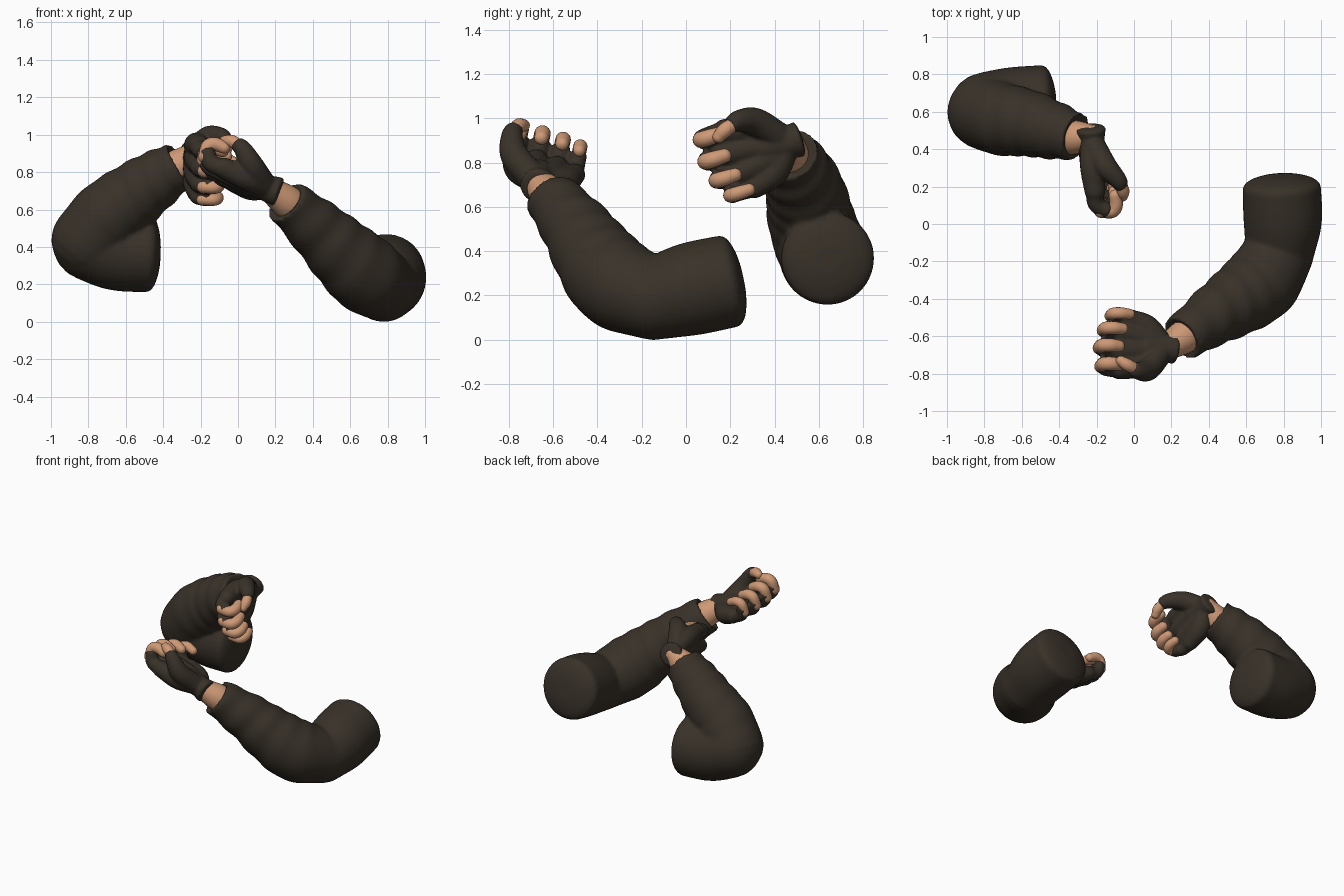
import bpy, bmesh, math
from mathutils import Vector

cube = bpy.data.objects.get("Cube")
if cube:
    bpy.data.objects.remove(cube, do_unlink=True)


def material(name, rgb):
    m = bpy.data.materials.new(name)
    m.use_nodes = True
    m.diffuse_color = (*rgb, 1)
    bsdf = m.node_tree.nodes["Principled BSDF"]
    bsdf.inputs["Base Color"].default_value = (*rgb, 1)
    bsdf.inputs["Roughness"].default_value = 0.85
    return m


CLOTH = material("dark brown cloth", (0.040, 0.031, 0.022))
SKIN = material("tan skin", (0.62, 0.32, 0.18))


def smooth_path(pts, steps):
    """Catmull-Rom samples through (x, y, z, radius) points."""
    p = [Vector(q) for q in pts]
    p = [2 * p[0] - p[1]] + p + [2 * p[-1] - p[-2]]
    out = []
    for i in range(1, len(p) - 2):
        a, b, c, d = p[i - 1:i + 3]
        for k in range(steps):
            t = k / steps
            out.append(0.5 * (2 * b + (c - a) * t + (2 * a - 5 * b + 4 * c - d) * t * t
                              + (3 * b - a - 3 * c + d) * t ** 3))
    return out + [p[-2]]


def tube(bm, pts, start=1.0, end=1.0, sides=20, steps=6, folds=0.0):
    """Round tube; start and end set how far each cap domes out (negative = hollow)."""
    path = smooth_path(pts, steps)
    centres = [q.to_3d() for q in path]
    n = len(path)
    tans = [(centres[min(i + 1, n - 1)] - centres[max(i - 1, 0)]).normalized() for i in range(n)]
    caps = [math.pi / 2 * k / 5 for k in range(1, 5)]
    rows = [(centres[0] - tans[0] * start * path[0].w * math.sin(t), path[0].w * math.cos(t), tans[0], 0)
            for t in reversed(caps)]
    rows += [(centres[i], path[i].w, tans[i], i / (n - 1)) for i in range(n)]
    rows += [(centres[-1] + tans[-1] * end * path[-1].w * math.sin(t), path[-1].w * math.cos(t), tans[-1], 1)
             for t in caps]
    side = tans[0].orthogonal().normalized()
    rings = []
    for centre, r, tan, u in rows:
        side = (side - tan * side.dot(tan)).normalized()
        up = tan.cross(side)
        ring = []
        for k in range(sides):
            ang = math.tau * k / sides
            fold = 1 + folds * u * math.sin(u * 34 + 1.5 * math.sin(ang + u * 4))
            ring.append(bm.verts.new(centre + (side * math.cos(ang) + up * math.sin(ang)) * r * fold))
        rings.append(ring)
    for a, b in zip(rings, rings[1:]):
        for k in range(sides):
            j = (k + 1) % sides
            bm.faces.new((a[k], a[j], b[j], b[k]))
    bm.faces.new(rings[0][::-1])
    bm.faces.new(rings[-1])


def finish(bm, name, mat, voxel=0.0, smoothing=0):
    bmesh.ops.recalc_face_normals(bm, faces=bm.faces)
    mesh = bpy.data.meshes.new(name)
    bm.to_mesh(mesh)
    bm.free()
    mesh.materials.append(mat)
    for f in mesh.polygons:
        f.use_smooth = True
    ob = bpy.data.objects.new(name, mesh)
    bpy.context.collection.objects.link(ob)
    if voxel:
        # Fuse the overlapping tubes into one skin
        m = ob.modifiers.new("fuse", 'REMESH')
        m.mode, m.voxel_size, m.use_smooth_shade = 'VOXEL', voxel, True
        s = ob.modifiers.new("soften", 'SMOOTH')
        s.factor, s.iterations = 0.5, smoothing


def sleeve(name, upper, fore):
    bm = bmesh.new()
    tube(bm, upper, start=0.32, end=1, sides=32)
    tube(bm, fore, start=0.95, end=-0.3, sides=32, steps=12, folds=0.04)
    finish(bm, name, CLOTH, 0.014, 3)


def hand(side, cuff, wrist, f, t, mirror):
    """Half-closed hand: f runs along the fingers, t towards the thumb, n out of the palm."""
    f = Vector(f).normalized()
    t = Vector(t)
    t = (t - f * t.dot(f)).normalized()
    n = f.cross(t) * mirror
    w = Vector(wrist)

    def at(a, b, c, r):
        return (*(w + f * a + n * b + t * c), r)

    # Bare wrist between cuff and glove
    bm = bmesh.new()
    back = Vector(cuff) + (Vector(cuff) - w) * 0.6
    tube(bm, [(*back, 0.09), (*cuff, 0.088), at(0.01, 0, 0, 0.066)], sides=24)
    finish(bm, side + "_wrist", SKIN)

    glove = bmesh.new()
    tube(glove, [at(-0.035, 0, 0, 0.082), at(0.03, 0, 0, 0.072), at(0.12, 0, 0.01, 0.07)], start=0.2)
    fingers = (("little", -0.145, 0.22, 0.032), ("ring", -0.062, 0.26, 0.035),
               ("middle", 0.035, 0.28, 0.037), ("index", 0.135, 0.27, 0.037))
    for label, c, a, r in fingers:
        # Palm ridge, then the covered finger as far as the last bend
        tube(glove, [at(0.05, 0, c * 0.3, 0.06), at(a * 0.55, -0.005, c * 0.75, 0.066),
                     at(a, 0, c, r + 0.02)])
        knee = at(a + 0.115, 0.025, c, r)
        bend = at(a + 0.12, 0.085, c, r)
        part = Vector(knee).lerp(Vector(bend), 0.6)
        tube(glove, [at(a, 0, c, r + 0.012), at(a + 0.075, 0.003, c, r + 0.009),
                     (*part.to_3d(), r + 0.007)], end=0.3)
        bm = bmesh.new()
        tube(bm, [knee, bend, at(a + 0.085, 0.108, c, r), at(a + 0.035, 0.106, c, r * 0.88)], sides=16)
        finish(bm, f"{side}_{label}_fingertip", SKIN)

    # Thumb, covered up to its last joint
    tube(glove, [at(0.05, 0.01, 0.04, 0.066), at(0.13, 0.06, 0.135, 0.064), at(0.2, 0.12, 0.165, 0.05),
                 at(0.245, 0.145, 0.16, 0.04)], end=0.3)
    bm = bmesh.new()
    tube(bm, [at(0.23, 0.14, 0.16, 0.031), at(0.28, 0.15, 0.145, 0.034), at(0.315, 0.145, 0.125, 0.028)], sides=16)
    finish(bm, side + "_thumb_tip", SKIN)
    finish(glove, side + "_glove", CLOTH, 0.009, 6)


# Left arm, reaching forward and across
left_cuff = (0.25, -0.615, 0.65)
sleeve("left_sleeve",
       [(0.79, 0.195, 0.265, 0.21), (0.795, 0.02, 0.228, 0.21), (0.78, -0.14, 0.185, 0.187)],
       [(0.775, -0.16, 0.187, 0.187), (0.68, -0.31, 0.255, 0.208), (0.56, -0.405, 0.365, 0.19),
        (0.42, -0.495, 0.5, 0.158), (*left_cuff, 0.12)])
hand("left", left_cuff, (0.18, -0.665, 0.705), (-0.93, 0.08, 0.32), (-0.12, -0.95, 0.25), 1)

# Right arm, folded tightly at the elbow
right_cuff = (-0.3, 0.465, 0.845)
sleeve("right_sleeve",
       [(-0.48, 0.64, 0.367, 0.21), (-0.65, 0.63, 0.375, 0.208), (-0.79, 0.61, 0.42, 0.202)],
       [(-0.8, 0.6, 0.43, 0.202), (-0.7, 0.56, 0.56, 0.195), (-0.57, 0.54, 0.665, 0.18),
        (-0.43, 0.5, 0.765, 0.156), (*right_cuff, 0.124)])
hand("right", right_cuff, (-0.23, 0.475, 0.895), (0.06, -0.93, -0.3), (0.04, -0.4, 0.88), -1)
